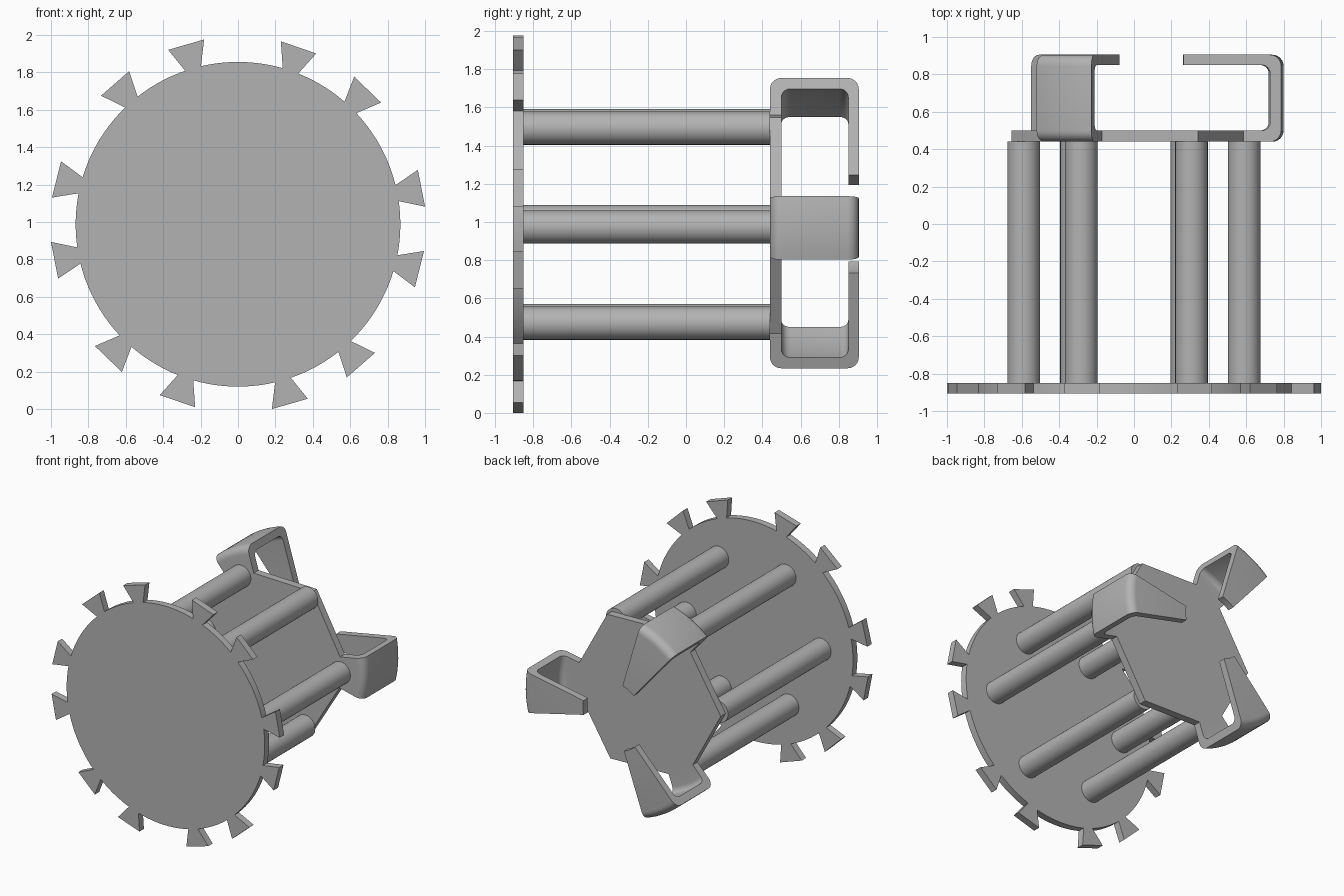
import bpy, bmesh
from math import sin, cos, radians, degrees, atan2, hypot
from mathutils import Vector

cube = bpy.data.objects.get("Cube")
if cube:
    bpy.data.objects.remove(cube)

AXIS_Z = 0.988      # height of the central axis, which runs along y
TWIST = -1.4        # rotation of the whole assembly about that axis
DISC_FRONT, DISC_BACK = -0.905, -0.85
PLATE_FRONT, PLATE_BACK = 0.44, 0.50
HOOK_BACK, HOOK_INNER_BACK = 0.905, 0.85

grey = bpy.data.materials.new("plain grey")
grey.use_nodes = True
colour = (0.45, 0.45, 0.45, 1)
grey.diffuse_color = colour
grey.node_tree.nodes["Principled BSDF"].inputs["Base Color"].default_value = colour


def polar(r, deg, y):
    a = radians(deg)
    return Vector((r * cos(a), y, AXIS_Z + r * sin(a)))


def loft(name, rings):
    """Join matching closed rings with quads and cap both ends."""
    bm = bmesh.new()
    loops = [[bm.verts.new(p) for p in ring] for ring in rings]
    n = len(loops[0])
    for a, b in zip(loops, loops[1:]):
        for i in range(n):
            j = (i + 1) % n
            bm.faces.new((a[i], a[j], b[j], b[i]))
    bm.faces.new(loops[0][::-1])
    bm.faces.new(loops[-1])
    bmesh.ops.recalc_face_normals(bm, faces=bm.faces)
    mesh = bpy.data.meshes.new(name)
    bm.to_mesh(mesh)
    bm.free()
    mesh.materials.append(grey)
    obj = bpy.data.objects.new(name, mesh)
    bpy.context.collection.objects.link(obj)
    bpy.ops.object.select_all(action="DESELECT")
    obj.select_set(True)
    bpy.context.view_layer.objects.active = obj
    bpy.ops.object.shade_smooth_by_angle(angle=radians(30))
    return obj


def prism(name, outline, y0, y1):
    """Extrude an outline of (radius, degrees) along the axis."""
    return loft(name, [[polar(r, a, y) for r, a in outline] for y in (y0, y1)])


def rounded(corners, steps=6):
    """Profile with each (r, y, fillet) corner rounded by its fillet."""
    pts = []
    for i, (x, y, f) in enumerate(corners):
        c = Vector((x, y))
        if not f:
            pts.append(c)
            continue
        u = (Vector(corners[i - 1][:2]) - c).normalized() * f
        v = (Vector(corners[(i + 1) % len(corners)][:2]) - c).normalized() * f
        for k in range(steps + 1):
            t = radians(90 * k / steps)
            pts.append(c + u * (1 - sin(t)) + v * (1 - cos(t)))
    return pts


# Front disc with six pairs of dovetail teeth
DISC_R, TOOTH_R, ROOT_HALF, TIP_HALF = 0.868, 0.9995, 0.044, 0.1
root = degrees(atan2(ROOT_HALF, DISC_R))
tip = degrees(atan2(TIP_HALF, TOOTH_R))
tip_r = hypot(TIP_HALF, TOOTH_R)
outline = []
for pair in range(6):
    for offset, gap in ((-12.5, 25), (12.5, 35)):
        a = TWIST + 60 * pair + offset
        outline += [(DISC_R, a - root), (tip_r, a - tip),
                    (tip_r, a + tip), (DISC_R, a + root)]
        span = gap - 2 * root
        outline += [(DISC_R, a + root + span * k / 10) for k in range(1, 10)]
prism("toothed_disc", outline, DISC_FRONT, DISC_BACK)

# Hexagonal back plate
prism("hexagonal_plate", [(0.655, TWIST + 60 * k) for k in range(6)],
      PLATE_FRONT, PLATE_BACK)

# Six round posts between disc and plate
for k in range(6):
    centre = polar(0.59, TWIST + 60 * k, 0)
    rings = [[centre + Vector((0.087 * cos(radians(a)), y, 0.087 * sin(radians(a))))
              for a in range(0, 360, 10)] for y in (DISC_BACK, PLATE_FRONT)]
    loft(f"post_{k + 1}", rings)

# Three hooks: a rounded channel profile swept through a narrow wedge
profile = rounded([
    (0.59, PLATE_FRONT, 0), (0.8, PLATE_FRONT, 0.06), (0.8, HOOK_BACK, 0.06),
    (0.27, HOOK_BACK, 0), (0.27, HOOK_INNER_BACK, 0),
    (0.74, HOOK_INNER_BACK, 0.045), (0.74, PLATE_BACK, 0.045), (0.59, PLATE_BACK, 0)])
for k in range(3):
    mid = TWIST + 120 * k
    loft(f"hook_{k + 1}", [[polar(r, mid + a, y) for r, y in profile]
                           for a in range(-12, 13, 3)])
